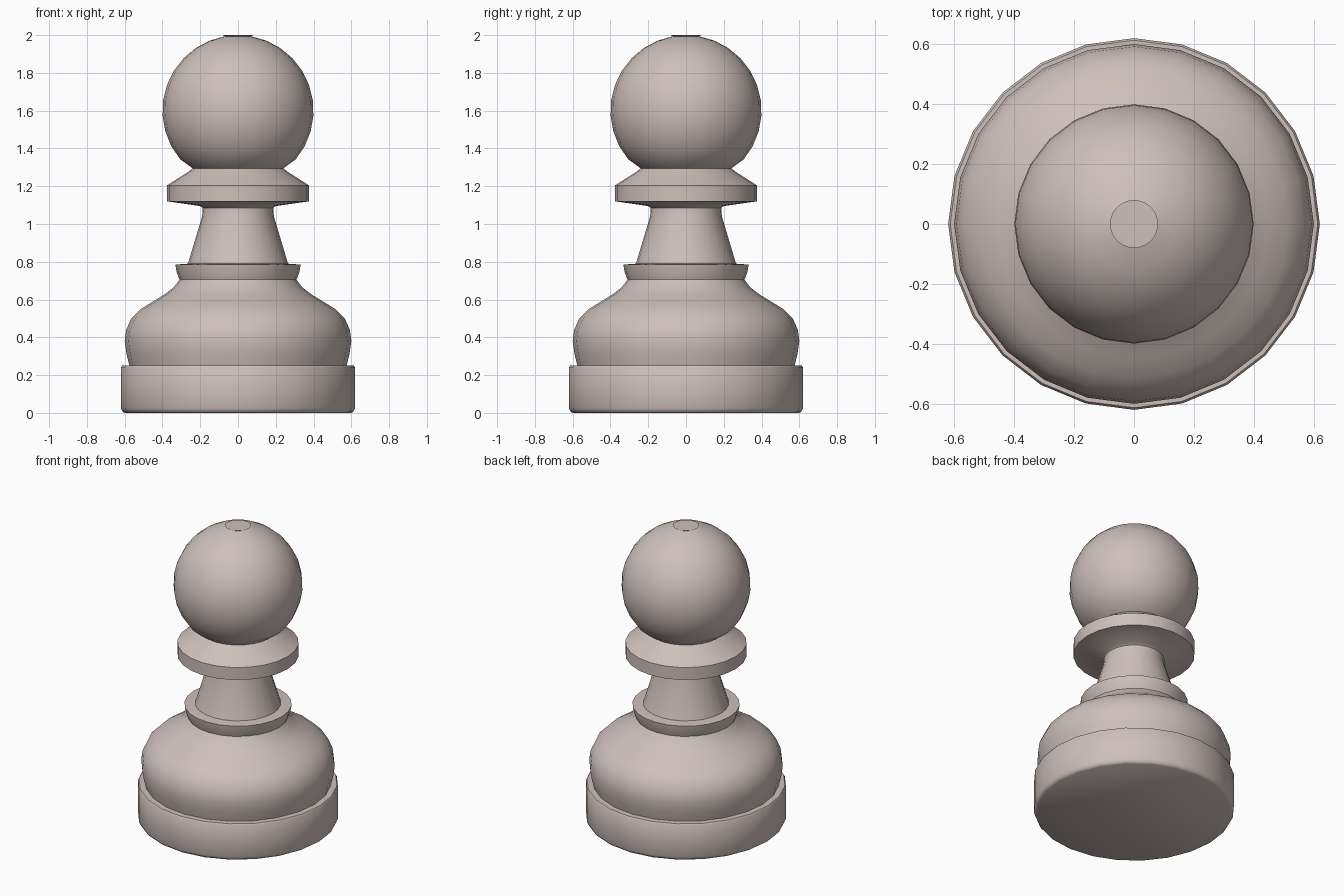
import bpy
import bmesh
from math import sin, cos, pi, radians

SEGMENTS = 24

default_cube = bpy.data.objects.get("Cube")
if default_cube:
    bpy.data.objects.remove(default_cube, do_unlink=True)

# Single pale stone colour
stone = bpy.data.materials.new("pale_stone")
stone.use_nodes = True
color = (0.62, 0.53, 0.50, 1)
stone.diffuse_color = color
stone.node_tree.nodes["Principled BSDF"].inputs["Base Color"].default_value = color


def lathe(name, profile):
    """Turn a bottom-to-top (radius, z) profile around z; radius 0 is a pole."""
    bm = bmesh.new()
    rings = []
    for r, z in profile:
        count = SEGMENTS if r > 0 else 1
        rings.append([bm.verts.new((r * cos(2 * pi * i / SEGMENTS),
                                    r * sin(2 * pi * i / SEGMENTS), z))
                      for i in range(count)])
    for low, high in zip(rings, rings[1:]):
        for i in range(SEGMENTS):
            j = (i + 1) % SEGMENTS
            if len(low) == 1:
                bm.faces.new((low[0], high[j], high[i]))
            elif len(high) == 1:
                bm.faces.new((low[i], low[j], high[0]))
            else:
                bm.faces.new((low[i], low[j], high[j], high[i]))
    mesh = bpy.data.meshes.new(name)
    bm.to_mesh(mesh)
    bm.free()
    mesh.materials.append(stone)
    obj = bpy.data.objects.new(name, mesh)
    bpy.context.collection.objects.link(obj)
    bpy.ops.object.select_all(action='DESELECT')
    obj.select_set(True)
    bpy.context.view_layer.objects.active = obj
    bpy.ops.object.shade_smooth_by_angle(angle=radians(40))
    return obj


# Foot, rounded body, collar, neck and ruff in one turned profile
body = [
    (0, 0), (0.6, 0), (0.612, 0.008), (0.62, 0.025),
    (0.62, 0.24), (0.613, 0.25), (0.575, 0.25),
    (0.59, 0.31), (0.6, 0.38), (0.592, 0.44), (0.565, 0.5), (0.515, 0.55),
    (0.45, 0.59), (0.385, 0.63), (0.34, 0.665), (0.31, 0.705),
    (0.325, 0.745), (0.332, 0.785), (0.265, 0.79),
    (0.19, 1.04), (0.187, 1.085), (0.2, 1.095), (0.375, 1.12),
    (0.375, 1.205), (0.265, 1.275), (0.24, 1.295),
]

# Round head with a small flat crown, meeting the ruff at its lowest ring
head = [(0.4 * sin(radians(a)), 1.6 + 0.4 * cos(radians(a)))
        for a in range(130, 9, -12)]
head += [(0.08, 2), (0, 2)]

lathe("pawn", body + head)
